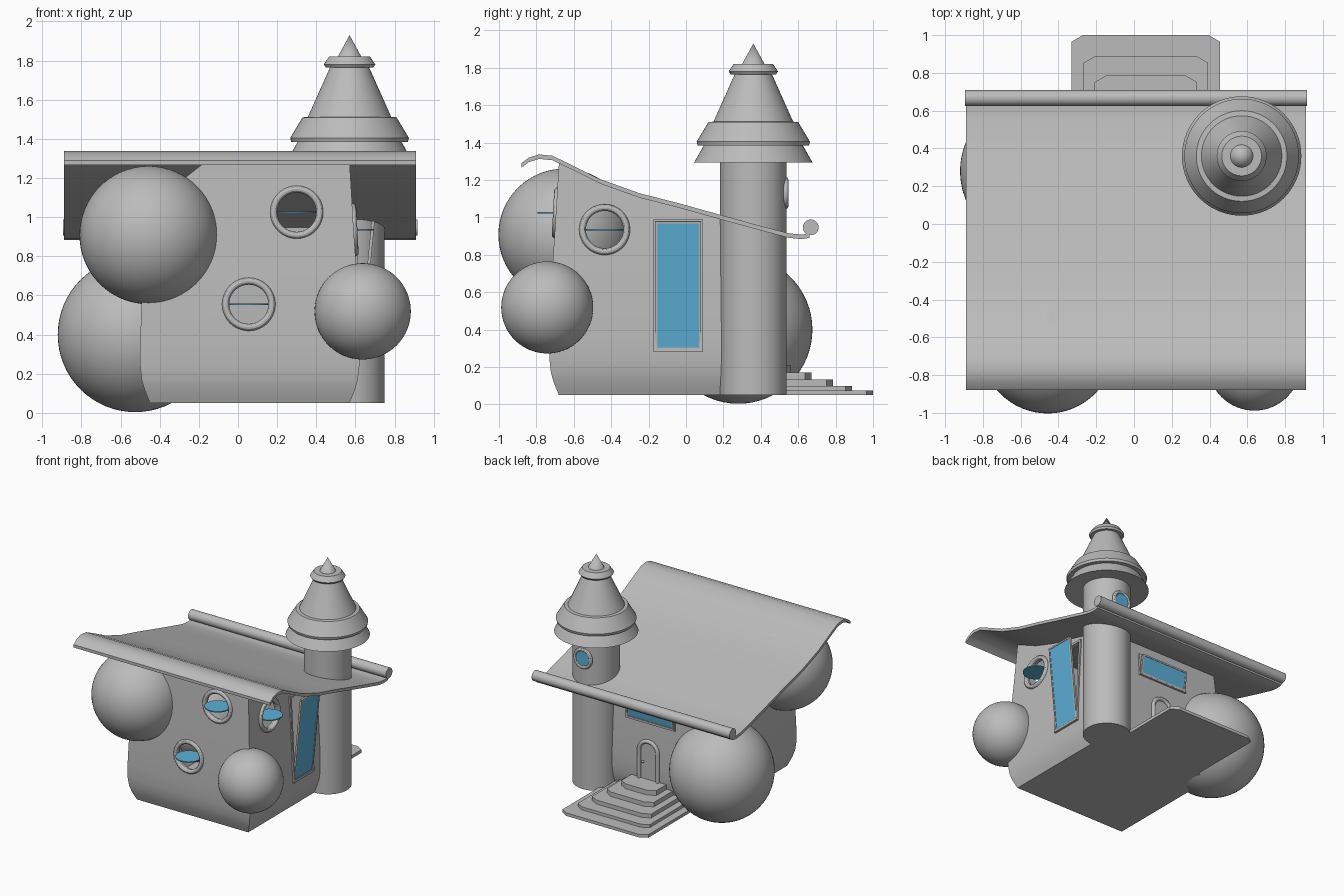
import bpy, bmesh, math
from mathutils import Matrix, Vector

if "Cube" in bpy.data.objects:
    bpy.data.objects.remove(bpy.data.objects["Cube"])


def material(name, rgb):
    m = bpy.data.materials.new(name)
    m.diffuse_color = (*rgb, 1)
    m.use_nodes = True
    m.node_tree.nodes["Principled BSDF"].inputs["Base Color"].default_value = m.diffuse_color
    return m


GRAY = material("plain gray", (0.5, 0.5, 0.5))
BLUE = material("window blue", (0.11, 0.43, 0.68))


def finish(name, bm, mat=GRAY, matrix=Matrix()):
    bmesh.ops.remove_doubles(bm, verts=bm.verts, dist=1e-4)
    bmesh.ops.recalc_face_normals(bm, faces=bm.faces)
    bm.transform(matrix)
    me = bpy.data.meshes.new(name)
    bm.to_mesh(me)
    bm.free()
    me.materials.append(mat)
    ob = bpy.data.objects.new(name, me)
    bpy.context.collection.objects.link(ob)
    smooth(ob)
    return ob


def smooth(ob):
    bpy.ops.object.select_all(action='DESELECT')
    ob.select_set(True)
    bpy.context.view_layer.objects.active = ob
    bpy.ops.object.shade_smooth_by_angle(angle=math.radians(30))


def place(x, y, z, turn=0, tilt=0):
    # local frame: width along x, height along z, outward along +y
    return (Matrix.Translation((x, y, z)) @ Matrix.Rotation(math.radians(turn), 4, 'Z')
            @ Matrix.Rotation(math.radians(tilt), 4, 'X'))


def lathe(name, profile, matrix, mat=GRAY, n=64, closed=False):
    bm = bmesh.new()
    rings = [[bm.verts.new((r * math.cos(2 * math.pi * i / n), r * math.sin(2 * math.pi * i / n), z))
              for i in range(n)] for r, z in profile]
    pairs = list(zip(rings, rings[1:] + rings[:1])) if closed else list(zip(rings, rings[1:]))
    for a, b in pairs:
        for i in range(n):
            j = (i + 1) % n
            bm.faces.new((a[i], a[j], b[j], b[i]))
    return finish(name, bm, mat, matrix)


def box(name, size, matrix, mat=GRAY):
    bm = bmesh.new()
    bmesh.ops.create_cube(bm, size=1)
    bm.transform(Matrix.Diagonal((*size, 1)))
    return finish(name, bm, mat, matrix)


def prism(name, pts, z0, z1, matrix=Matrix()):
    bm = bmesh.new()
    lo = [bm.verts.new((x, y, z0)) for x, y in pts]
    hi = [bm.verts.new((x, y, z1)) for x, y in pts]
    bm.faces.new(lo)
    bm.faces.new(hi)
    for i in range(len(pts)):
        j = (i + 1) % len(pts)
        bm.faces.new((lo[i], lo[j], hi[j], hi[i]))
    return finish(name, bm, GRAY, matrix)


def interp(table, v):
    if v <= table[0][0]:
        return table[0][1]
    for (a, fa), (b, fb) in zip(table, table[1:]):
        if v <= b:
            return fa + (fb - fa) * (v - a) / (b - a)
    return table[-1][1]


ROOF = [(-.88, 1.29), (-.84, 1.32), (-.785, 1.337), (-.715, 1.33), (-.62, 1.285), (-.46, 1.205),
        (-.25, 1.13), (-.035, 1.075), (.18, 1.015), (.39, .957), (.55, .915), (.62, .908), (.66, .915)]
BULGE = [(.05, 0), (.08, .012), (.12, .028), (.17, .042), (.24, .05), (.35, .05), (.5, .045),
         (.65, .038), (.8, .03), (.95, .02), (1.12, .01), (1.28, 0)]
SLANT = [(1.05, 0), (1.28, .28)]


# House body: bulging box whose top follows the roof
def body_solid(name, inset, z0, lift):
    zs = [p[0] for p in BULGE] + [1.05, 1.2, 1.4]
    zs.sort()
    left, right = [], []
    for i in range(17):
        t = i / 16
        base = -.68 + 1.03 * t
        cl, cr = [], []
        for z in zs:
            z = min(max(z, z0), interp(ROOF, base) - .014 + lift)
            o = interp(BULGE, z) - inset
            y = -.68 - o + (1.03 + 2 * o) * t
            cl.append((-.45 - o + interp(SLANT, z), y, z))
            cr.append((.57 + o, y, z))
        left.append(cl)
        right.append(cr)
    bm = bmesh.new()
    L = [[bm.verts.new(p) for p in c] for c in left]
    R = [[bm.verts.new(p) for p in c] for c in right]
    for a, b in zip(range(16), range(1, 17)):
        for k in range(len(zs) - 1):
            for S in (L, R):
                bm.faces.new((S[a][k], S[b][k], S[b][k + 1], S[a][k + 1]))
        for k in (0, -1):
            bm.faces.new((L[a][k], L[b][k], R[b][k], R[a][k]))
    for e in (0, -1):
        for k in range(len(zs) - 1):
            bm.faces.new((L[e][k], R[e][k], R[e][k + 1], L[e][k + 1]))
    return finish(name, bm)


body = body_solid("house_body", 0, .05, 0)
flat = Matrix.Rotation(math.pi / 2, 4, 'X')
rounds = [place(.30, -.693, 1.025, 180, 3), place(.055, -.722, .555, 180, 3),
          place(.592, -.435, .935, -90, 3)]
cutters = [body_solid("inner_cutter", .03, .08, .06)]
for m in rounds:
    cutters.append(lathe("round_cutter", [(0, -.1), (.108, -.1), (.108, .1), (0, .1)], m @ flat))
cutters.append(box("side_cutter", (.235, .2, .68), place(.6, -.042, .635)
                   @ Matrix.Rotation(-math.pi / 2, 4, 'Z')))
cutters.append(box("back_cutter", (.42, .2, .15), place(.05, .38, .76)))
for c in cutters:
    mod = body.modifiers.new("cut", 'BOOLEAN')
    mod.operation, mod.solver, mod.object = 'DIFFERENCE', 'EXACT', c
    bpy.context.view_layer.objects.active = body
    bpy.ops.object.modifier_apply(modifier=mod.name)
    bpy.data.objects.remove(c)
smooth(body)


# Round windows: ring frame with a glass disc
def ring(name, major, minor, matrix):
    prof = [(major + minor * math.cos(a * math.pi / 6), minor * math.sin(a * math.pi / 6)) for a in range(12)]
    lathe(name, prof, matrix @ flat, closed=True)


for i, m in enumerate(rounds):
    ring(f"round_window_frame_{i}", .118, .018, m)
    lathe(f"round_window_glass_{i}", [(0, -.004), (.1, -.004), (.1, .004), (0, .004)],
          Matrix.Translation(m.translation), BLUE)
ring("tower_window_frame", .072, .014, place(.57, .533, 1.13))
lathe("tower_window_glass", [(0, -.004), (.066, -.004), (.066, .004), (0, .004)],
      place(.57, .536, 1.13) @ flat, BLUE)


# Tilted windows: wall frame, plus sash and glass hinged at the bottom
def frame(name, w, h, bar, depth, m):
    for s in (-1, 1):
        box(f"{name}_upright", (bar, depth, h), m @ Matrix.Translation((s * (w - bar) / 2, 0, 0)))
        box(f"{name}_rail", (w, depth, bar), m @ Matrix.Translation((0, 0, s * (h - bar) / 2)))


for name, w, h, wall, sash in (
        ("side_window", .235, .68, place(.604, -.042, .635, -90, 3), place(.657, -.042, .637, -90, -5.6)),
        ("back_window", .42, .15, place(.05, .382, .76, 0, 3), place(.05, .405, .76, 0, -8))):
    frame(name + "_wall_frame", w + .03, h + .03, .018, .03, wall)
    frame(name + "_sash", w + .01, h + .01, .012, .016, sash)
    box(name + "_glass", (w - .005, .009, h - .005), sash, BLUE)

# Curved roof sheet with a rolled back edge
bm = bmesh.new()
outline = [(y, z) for y, z in ROOF] + [(y, z - .024) for y, z in reversed(ROOF)]
ends = [[bm.verts.new((x, y, z)) for y, z in outline] for x in (-.89, .91)]
count = len(ROOF)
for i in range(2 * count):
    j = (i + 1) % (2 * count)
    bm.faces.new((ends[0][i], ends[0][j], ends[1][j], ends[1][i]))
for e in ends:
    for i in range(count - 1):
        bm.faces.new((e[i], e[i + 1], e[-2 - i], e[-1 - i]))
finish("main_roof", bm)
lathe("roof_roll", [(0, -.895), (.042, -.895), (.042, .917), (0, .917)],
      Matrix.Translation((0, .667, .947)) @ Matrix.Rotation(math.pi / 2, 4, 'Y'), n=32)

# Tower and its tiered roof
at = Matrix.Translation((.57, .36, 0))
lathe("tower", [(0, .05), (.178, .05), (.178, 1.34), (0, 1.34)], at)
lathe("tower_roof", [(0, 1.33), (.316, 1.295), (.265, 1.385), (.298, 1.385), (.303, 1.405), (.24, 1.51),
                     (.213, 1.512), (.1, 1.765), (.122, 1.765), (.132, 1.78), (.105, 1.82),
                     (.06, 1.82), (0, 1.93)], at)

# Large spheres
for name, p, r in (("front_sphere", (-.457, -.65, .908), .353), ("corner_sphere", (.637, -.742, .519), .246),
                   ("back_sphere", (-.525, .28, .40), .396)):
    bm = bmesh.new()
    bmesh.ops.create_uvsphere(bm, u_segments=64, v_segments=32, radius=r)
    finish(name, bm, GRAY, Matrix.Translation(p))

# Back steps with clipped corners
z = .05
for i, (half, y1, top) in enumerate(((.393, 1.0, .075), (.33, .888, .10), (.272, .785, .133),
                                     (.215, .672, .17), (.16, .56, .21))):
    c, k = .0625, .035
    pts = [(c - half, .34), (c + half, .34), (c + half, y1 - k), (c + half - .06, y1),
           (c - half + .06, y1), (c - half, y1 - k)]
    prism(f"step_{i}", pts, z, top)
    z = top

# Arched back door with frame and knob
arc = [(.085 * math.cos(a * math.pi / 16), .44 + .085 * math.sin(a * math.pi / 16)) for a in range(17)]
arch = [(.085, .21)] + arc + [(-.085, .21)]
prism("back_door", arch, -.40, -.37, Matrix.Translation((.0625, 0, 0)) @ flat)
cu = bpy.data.curves.new("door_frame", 'CURVE')
cu.dimensions, cu.bevel_depth, cu.bevel_resolution, cu.use_fill_caps = '3D', .016, 3, True
sp = cu.splines.new('POLY')
sp.points.add(len(arch) - 1)
for pt, (x, h) in zip(sp.points, arch):
    pt.co = (x + .0625, .402, h, 1)
cu.materials.append(GRAY)
door_frame = bpy.data.objects.new("door_frame", cu)
bpy.context.collection.objects.link(door_frame)
bpy.ops.object.select_all(action='DESELECT')
door_frame.select_set(True)
bpy.context.view_layer.objects.active = door_frame
bpy.ops.object.convert(target='MESH')
bm = bmesh.new()
bmesh.ops.create_uvsphere(bm, u_segments=16, v_segments=8, radius=.01)
finish("door_knob", bm, GRAY, Matrix.Translation((.11, .408, .35)))
